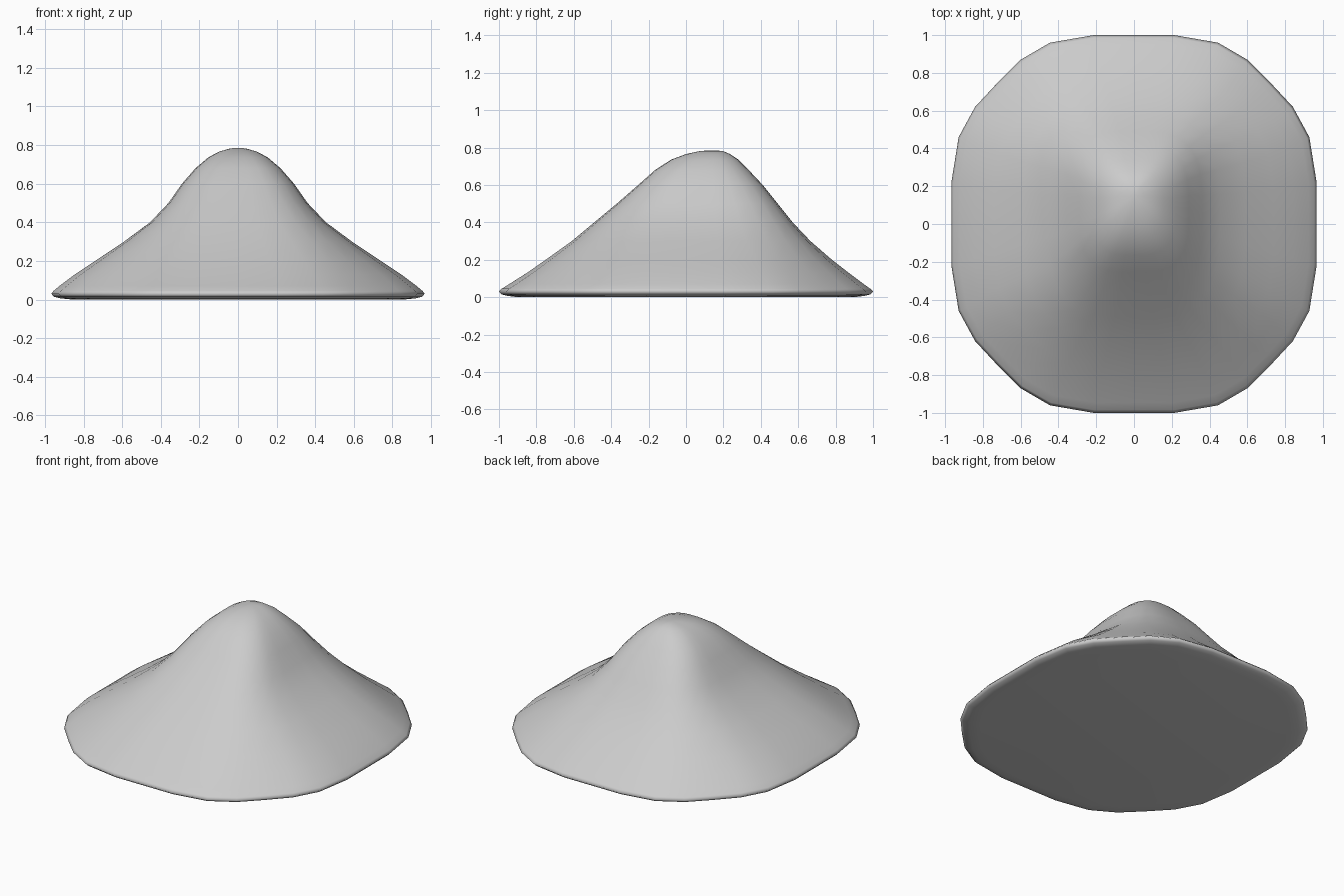
import bpy, bmesh, math

if "Cube" in bpy.data.objects:
    bpy.data.objects.remove(bpy.data.objects["Cube"])

# Base outline, one quadrant of a clipped rounded square (unit half-extents)
QUAD = [(1, 0), (1, .22), (.96, .46), (.87, .62), (.745, .75), (.62, .87), (.46, .96), (.22, 1)]

# Height, half width, front y, back y, squareness of the section (0 = base outline)
LEVELS = [
    (.0, .86, -.90, .90, 0), (.006, .92, -.95, .95, 0), (.014, .952, -.985, .985, 0),
    (.03, .967, -1, 1, 0), (.045, .955, -.985, .985, 0), (.07, .925, -.945, .95, 0),
    (.13, .845, -.85, .87, .1), (.2, .74, -.75, .78, .2), (.3, .59, -.61, .665, .45),
    (.4, .455, -.49, .57, .65), (.5, .36, -.37, .49, .7), (.6, .29, -.255, .41, .65),
    (.68, .22, -.165, .335, .5), (.735, .155, -.08, .28, .35), (.765, .1, 0, .235, .2),
    (.78, .05, .07, .2, .1), (.785, .015, .12, .16, 0),
]


def outline():
    pts = []
    for sx, sy, seq in ((1, 1, 1), (-1, 1, -1), (-1, -1, 1), (1, -1, -1)):
        q = QUAD + [(0, 1)]
        q = q if seq == 1 else q[::-1]
        pts += [(sx * x, sy * y) for x, y in q[:-1]]
    return pts


def section(x, y, sq):
    # Push a base outline point toward a squarer section
    a = math.atan2(y, x)
    c, s = math.cos(a), math.sin(a)
    n = 4.0
    r = (abs(c) ** n + abs(s) ** n) ** (-1 / n)
    return x + (c * r - x) * sq, y + (s * r - y) * sq


# Mound: stacked sections with a flat underside
bm = bmesh.new()
rings = []
for z, hx, y0, y1, sq in LEVELS:
    ring = []
    for px, py in outline():
        u, v = section(px, py, sq)
        ring.append(bm.verts.new((u * hx, (y0 + y1) / 2 + v * (y1 - y0) / 2, z)))
    rings.append(ring)
for a, b in zip(rings, rings[1:]):
    for i in range(len(a)):
        j = (i + 1) % len(a)
        bm.faces.new((a[i], a[j], b[j], b[i]))
bm.faces.new(rings[0][::-1])
bm.faces.new(rings[-1])
bmesh.ops.recalc_face_normals(bm, faces=bm.faces)

mesh = bpy.data.meshes.new("mound")
bm.to_mesh(mesh)
bm.free()
mound = bpy.data.objects.new("mound", mesh)
bpy.context.collection.objects.link(mound)
for p in mesh.polygons:
    p.use_smooth = True
